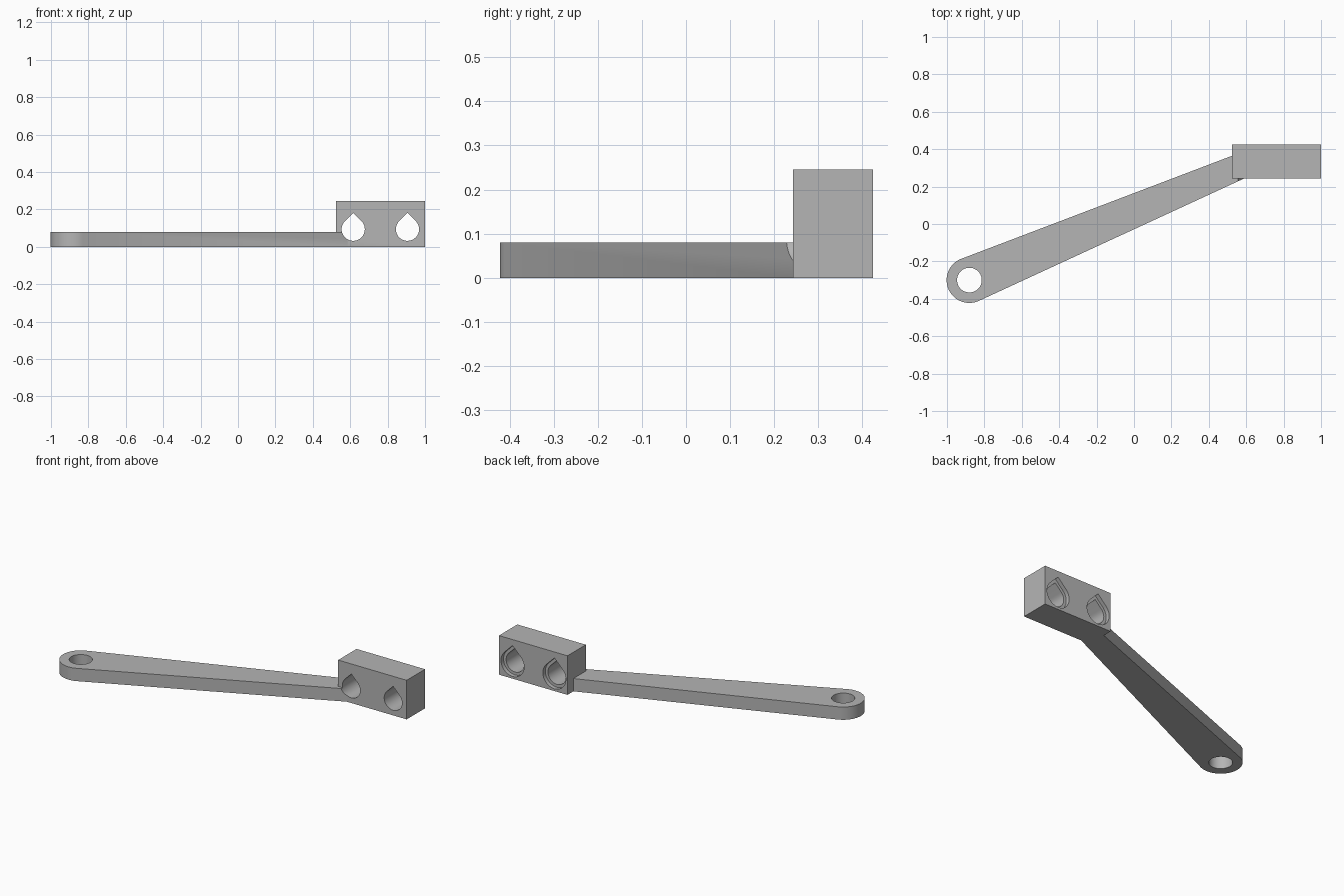
import bpy, bmesh
from math import sin, cos, pi, radians, sqrt, asin
from mathutils import Matrix, Vector

if "Cube" in bpy.data.objects:
    bpy.data.objects.remove(bpy.data.objects["Cube"])

GREY = (0.46, 0.46, 0.46, 1)
mat = bpy.data.materials.new("plain_grey")
mat.use_nodes = True
mat.diffuse_color = GREY
mat.node_tree.nodes["Principled BSDF"].inputs["Base Color"].default_value = GREY


def prism(name, profile, depth, matrix):
    """Extrude a closed 2D profile along local z and place it."""
    bm = bmesh.new()
    face = bm.faces.new([bm.verts.new((x, y, 0)) for x, y in profile])
    ext = bmesh.ops.extrude_face_region(bm, geom=[face])["geom"]
    bmesh.ops.translate(bm, vec=(0, 0, depth),
                        verts=[v for v in ext if isinstance(v, bmesh.types.BMVert)])
    bm.transform(matrix)
    bmesh.ops.recalc_face_normals(bm, faces=bm.faces[:])
    mesh = bpy.data.meshes.new(name)
    bm.to_mesh(mesh)
    bm.free()
    mesh.materials.append(mat)
    obj = bpy.data.objects.new(name, mesh)
    bpy.context.collection.objects.link(obj)
    return obj


def arc(r, start, end, steps):
    return [(r * cos(start + (end - start) * i / steps),
             r * sin(start + (end - start) * i / steps)) for i in range(steps + 1)]


def boolean(target, tool, operation):
    mod = target.modifiers.new(tool.name, "BOOLEAN")
    mod.operation = operation
    mod.solver = "EXACT"
    mod.object = tool
    bpy.context.view_layer.objects.active = target
    bpy.ops.object.modifier_apply(modifier=mod.name)
    bpy.data.objects.remove(tool)


# Tapered arm with a rounded pivot end
PIVOT = Vector((-0.88, -0.30, 0))
R, TIP_R, LENGTH = 0.122, 0.067, 1.6
lean = asin((R - TIP_R) / LENGTH)
outline = arc(R, pi / 2 - lean, 3 * pi / 2 + lean, 40)
outline += [(LENGTH, -TIP_R), (LENGTH, TIP_R)]
bracket = prism("bracket_arm", outline, 0.08,
                Matrix.Translation(PIVOT) @ Matrix.Rotation(radians(22.8), 4, "Z"))

# Mounting block
X0, X1, Y0, Y1, TOP = 0.525, 1.0, 0.242, 0.424, 0.245
block = prism("mounting_block", [(X0, Y0), (X1, Y0), (X1, Y1), (X0, Y1)], TOP,
              Matrix.Identity(4))
boolean(bracket, block, "UNION")

# Pivot hole
hole = prism("pivot_hole", arc(0.066, 0, 2 * pi, 48)[:-1], 0.2,
             Matrix.Translation(PIVOT - Vector((0, 0, 0.05))))
boolean(bracket, hole, "DIFFERENCE")


# Teardrop bolt holes, each with a shallow wider recess at the back
def teardrop(r):
    return arc(r, 3 * pi / 4, 9 * pi / 4, 36) + [(0, r * sqrt(2))]


for x in (0.616, 0.906):
    for r, front in ((0.062, Y0 - 0.1), (0.08, Y1 - 0.025)):
        place = Matrix.Translation((x, Y1 + 0.1, 0.094)) @ Matrix.Rotation(pi / 2, 4, "X")
        cutter = prism("bolt_hole", teardrop(r), Y1 + 0.1 - front, place)
        boolean(bracket, cutter, "DIFFERENCE")

# Smooth the curved walls, keep edges sharp
bpy.ops.object.select_all(action="DESELECT")
bracket.select_set(True)
bpy.context.view_layer.objects.active = bracket
bpy.ops.object.shade_smooth_by_angle(angle=radians(30))
bracket.name = "bracket_arm_with_block"
